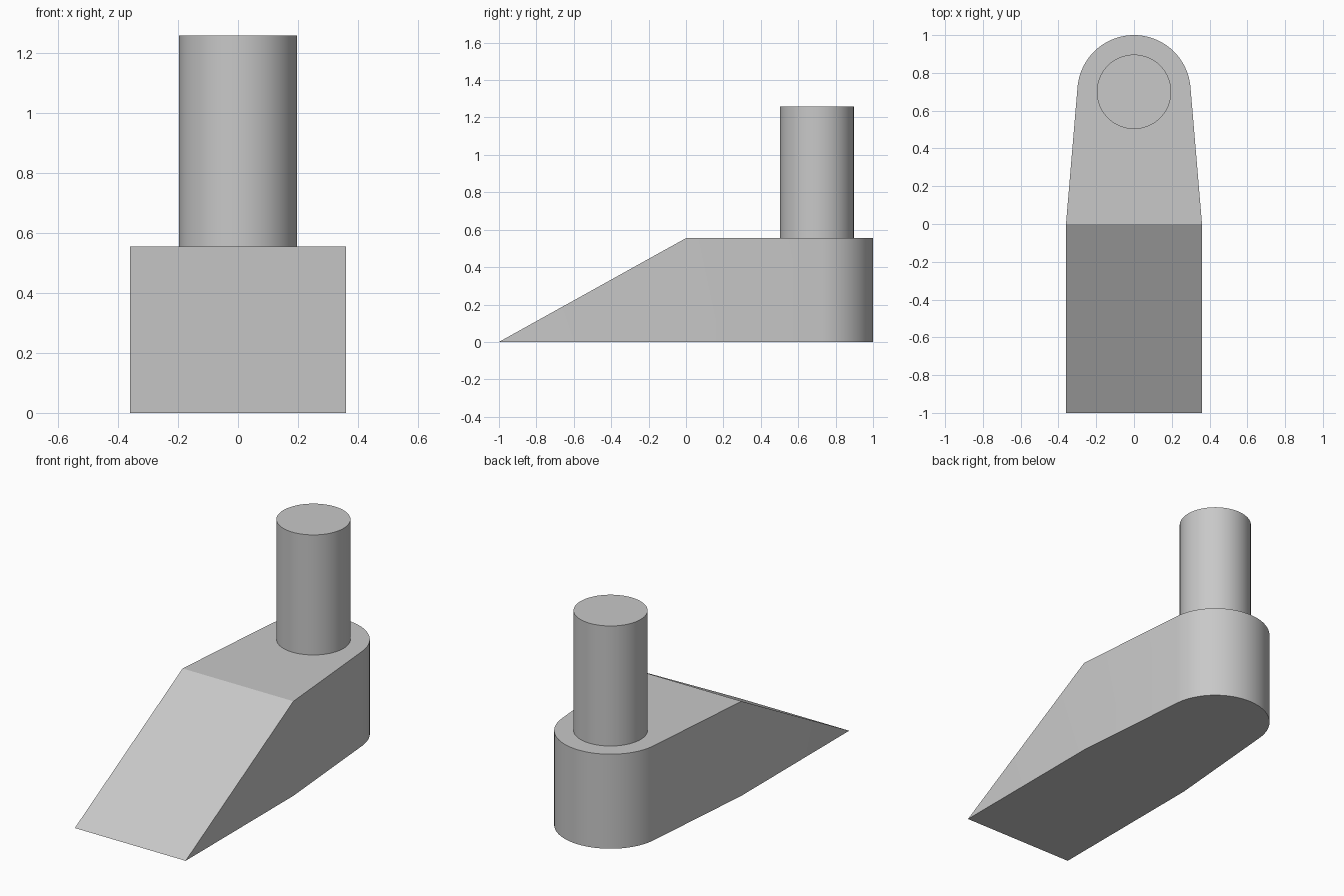
import bpy
import bmesh
import math

cube = bpy.data.objects.get("Cube")
if cube:
    bpy.data.objects.remove(cube, do_unlink=True)

HALF_WIDTH, FRONT_Y = 0.36, -1.0
BODY_HEIGHT, TOTAL_HEIGHT = 0.555, 1.26
POST_Y, POST_RADIUS, END_RADIUS = 0.7, 0.197, 0.3
ARC_STEPS = 48

grey = bpy.data.materials.new("plain grey")
grey.use_nodes = True
colour = (0.58, 0.58, 0.58, 1)
grey.diffuse_color = colour
grey.node_tree.nodes["Principled BSDF"].inputs["Base Color"].default_value = colour


def finish(bm, name):
    bmesh.ops.recalc_face_normals(bm, faces=bm.faces)
    mesh = bpy.data.meshes.new(name)
    bm.to_mesh(mesh)
    bm.free()
    obj = bpy.data.objects.new(name, mesh)
    bpy.context.collection.objects.link(obj)
    mesh.materials.append(grey)
    bpy.ops.object.select_all(action="DESELECT")
    obj.select_set(True)
    bpy.context.view_layer.objects.active = obj
    bpy.ops.object.shade_smooth_by_angle(angle=math.radians(25))
    return obj


# Plan outline: tapered sides running tangent into a round back end
reach = math.hypot(HALF_WIDTH, POST_Y)
start = math.acos(END_RADIUS / reach) - math.atan2(POST_Y, HALF_WIDTH)
outline = [(HALF_WIDTH, 0)]
for i in range(ARC_STEPS + 1):
    a = start + (math.pi - 2 * start) * i / ARC_STEPS
    outline.append((END_RADIUS * math.cos(a), POST_Y + END_RADIUS * math.sin(a)))
outline.append((-HALF_WIDTH, 0))

# Wedge body: vertical walls behind, a ramp down to the front edge
bm = bmesh.new()
low = [bm.verts.new((x, y, 0)) for x, y in outline]
high = [bm.verts.new((x, y, BODY_HEIGHT)) for x, y in outline]
tip_left = bm.verts.new((HALF_WIDTH, FRONT_Y, 0))
tip_right = bm.verts.new((-HALF_WIDTH, FRONT_Y, 0))
bm.faces.new(high)
bm.faces.new([tip_right, tip_left] + low)
bm.faces.new([tip_right, tip_left, high[0], high[-1]])
bm.faces.new([tip_left, low[0], high[0]])
bm.faces.new([tip_right, high[-1], low[-1]])
for i in range(len(low) - 1):
    bm.faces.new([low[i], low[i + 1], high[i + 1], high[i]])
finish(bm, "wedge_body")

# Round post standing on the body
bm = bmesh.new()
bmesh.ops.create_cone(bm, cap_ends=True, segments=64, radius1=POST_RADIUS,
                      radius2=POST_RADIUS, depth=TOTAL_HEIGHT - BODY_HEIGHT)
post = finish(bm, "post")
post.location = (0, POST_Y, (TOTAL_HEIGHT + BODY_HEIGHT) / 2)
